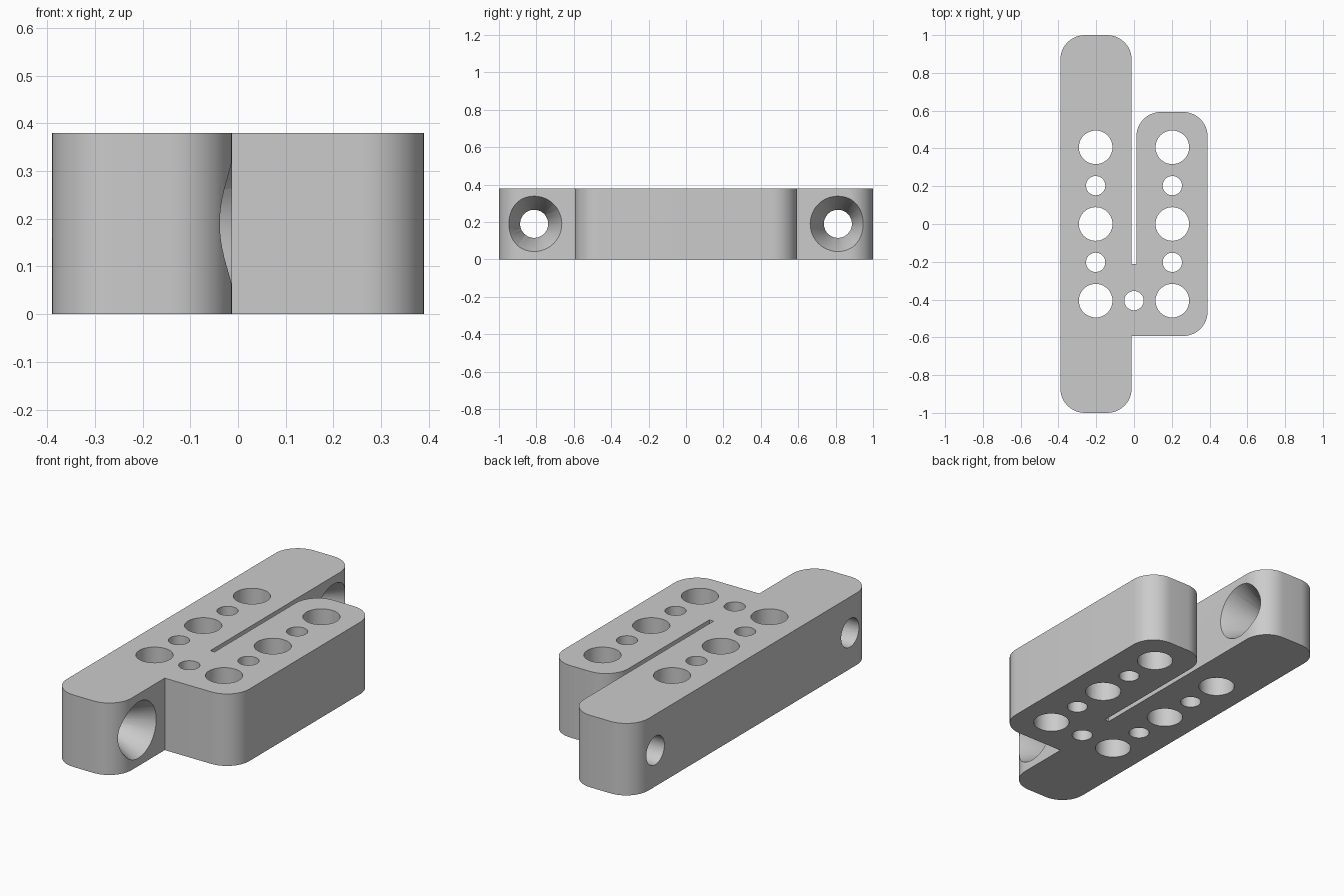
import bpy, bmesh, math
from mathutils import Vector, Matrix

if "Cube" in bpy.data.objects:
    bpy.data.objects.remove(bpy.data.objects["Cube"])

HEIGHT, PITCH, FILLET = 0.38, 0.203, 0.13
SIDE, END, BLOCK, SLOT, SLOT_END = 0.39, 1.0, 0.593, 0.0125, -0.213

grey = bpy.data.materials.new("plain grey")
grey.use_nodes = True
grey.diffuse_color = (0.6, 0.6, 0.6, 1)
grey.node_tree.nodes["Principled BSDF"].inputs["Base Color"].default_value = (0.6, 0.6, 0.6, 1)


def rounded(corners, steps=12):
    """Replace each marked right-angle corner with an arc."""
    points = []
    for i, (x, y, is_round) in enumerate(corners):
        p = Vector((x, y, 0))
        if not is_round:
            points.append(p)
            continue
        a = (Vector((*corners[i - 1][:2], 0)) - p).normalized() * FILLET
        b = (Vector((*corners[(i + 1) % len(corners)][:2], 0)) - p).normalized() * FILLET
        for k in range(steps + 1):
            t = math.pi / 2 * k / steps
            points.append(p + a * (1 - math.sin(t)) + b * (1 - math.cos(t)))
    return points


# Body outline: long bar joined to a shorter block, with a slot between them
outline = rounded([
    (-SIDE, -END, True), (-SLOT, -END, True),
    (-SLOT, -BLOCK, False), (SIDE, -BLOCK, True),
    (SIDE, BLOCK, True), (SLOT, BLOCK, True),
    (SLOT, SLOT_END, False), (-SLOT, SLOT_END, False),
    (-SLOT, END, True), (-SIDE, END, True),
])
bm = bmesh.new()
base = bm.faces.new([bm.verts.new(p) for p in outline])
top = bmesh.ops.extrude_face_region(bm, geom=[base])["geom"]
bmesh.ops.translate(bm, verts=[v for v in top if isinstance(v, bmesh.types.BMVert)],
                    vec=(0, 0, HEIGHT))
bmesh.ops.recalc_face_normals(bm, faces=bm.faces)
mesh = bpy.data.meshes.new("mounting_bracket")
bm.to_mesh(mesh)
bm.free()
mesh.materials.append(grey)
body = bpy.data.objects.new("mounting_bracket", mesh)
bpy.context.collection.objects.link(body)
bpy.ops.object.select_all(action='DESELECT')
bpy.context.view_layer.objects.active = body
body.select_set(True)


def drill(centre, r1, r2, length, sideways=False):
    """Cut a straight or tapered round hole through the body."""
    turn = Matrix.Rotation(math.pi / 2 if sideways else 0, 4, 'Y')
    cb = bmesh.new()
    bmesh.ops.create_cone(cb, cap_ends=True, segments=48, radius1=r1, radius2=r2,
                          depth=length, matrix=Matrix.Translation(centre) @ turn)
    cutter_mesh = bpy.data.meshes.new("hole_cutter")
    cb.to_mesh(cutter_mesh)
    cb.free()
    cutter = bpy.data.objects.new("hole_cutter", cutter_mesh)
    cutter.hide_render = True
    bpy.context.collection.objects.link(cutter)
    mod = body.modifiers.new("hole", 'BOOLEAN')
    mod.operation, mod.solver, mod.object = 'DIFFERENCE', 'EXACT', cutter
    bpy.ops.object.modifier_apply(modifier=mod.name)
    bpy.data.objects.remove(cutter)


# Vertical holes: alternating large and small in two columns
mid = HEIGHT / 2
for x in (-PITCH, PITCH):
    for row in range(-2, 3):
        r = 0.089 if row % 2 == 0 else 0.051
        drill((x, row * PITCH, mid), r, r, 1)

# Small relief hole below the slot
drill((0, -2 * PITCH, mid), 0.051, 0.051, 1)

# Countersunk screw holes through both ends of the bar
SINK, FLARE, EXTRA = 0.15, 0.073, 0.05
slope = FLARE / SINK
for y in (-4 * PITCH, 4 * PITCH):
    drill((-SLOT - SINK / 2, y, mid), 0.075 - slope * EXTRA,
          0.075 + FLARE + slope * EXTRA, SINK + 2 * EXTRA, True)
    drill((-PITCH, y, mid), 0.075, 0.075, 0.6, True)

bpy.ops.object.shade_smooth_by_angle(angle=math.radians(30))
